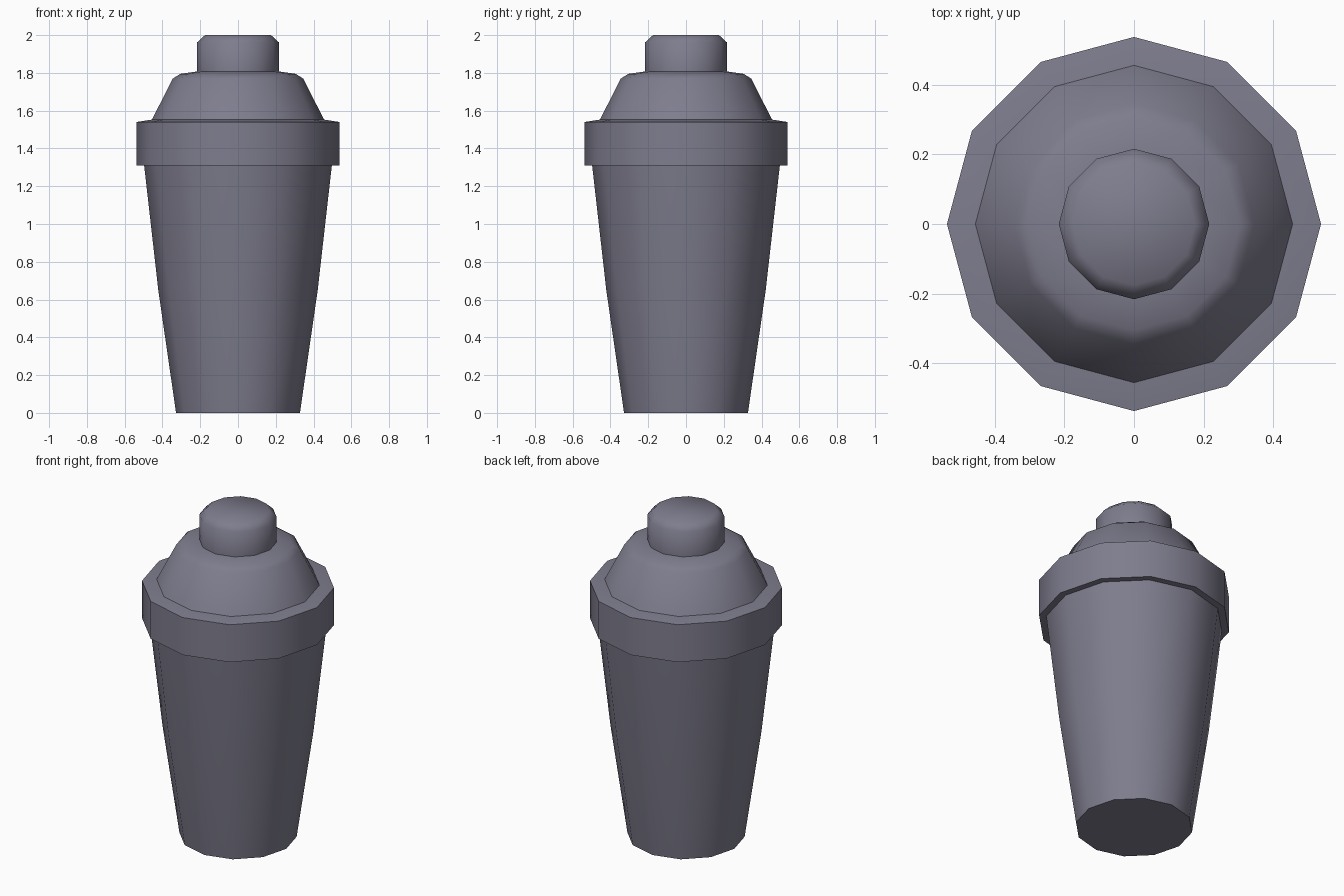
import bpy, bmesh, math

if "Cube" in bpy.data.objects:
    bpy.data.objects.remove(bpy.data.objects["Cube"])

SIDES = 12

metal = bpy.data.materials.new("blue grey metal")
metal.diffuse_color = (0.21, 0.205, 0.27, 1)
metal.use_nodes = True
metal.node_tree.nodes["Principled BSDF"].inputs["Base Color"].default_value = metal.diffuse_color


def lathe(name, profile):
    """Closed solid: rings of (radius, height) from bottom to top, capped at both ends."""
    bm = bmesh.new()
    rings = []
    for r, z in profile:
        rings.append([bm.verts.new((r * math.cos(2 * math.pi * i / SIDES),
                                    r * math.sin(2 * math.pi * i / SIDES), z))
                      for i in range(SIDES)])
    for low, high in zip(rings, rings[1:]):
        for i in range(SIDES):
            j = (i + 1) % SIDES
            bm.faces.new((low[i], low[j], high[j], high[i]))
    bm.faces.new(rings[0][::-1])
    bm.faces.new(rings[-1])
    me = bpy.data.meshes.new(name)
    bm.to_mesh(me)
    bm.free()
    me.materials.append(metal)
    ob = bpy.data.objects.new(name, me)
    bpy.context.collection.objects.link(ob)
    bpy.ops.object.select_all(action='DESELECT')
    ob.select_set(True)
    bpy.context.view_layer.objects.active = ob
    bpy.ops.object.shade_smooth_by_angle(angle=math.radians(50))
    return ob


# Tapered cup
lathe("cup_body", [(0.328, 0), (0.422, 0.65), (0.498, 1.32)])
# Wide collar band with a slightly sloped top
lathe("collar_band", [(0.537, 1.31), (0.537, 1.54), (0.455, 1.553)])
# Domed strainer lid
lathe("shoulder_lid", [(0.457, 1.55), (0.345, 1.77), (0.305, 1.795), (0.20, 1.81)])
# Small top cap with bevelled rim
lathe("top_cap", [(0.216, 1.808), (0.216, 1.962), (0.175, 2.0)])
